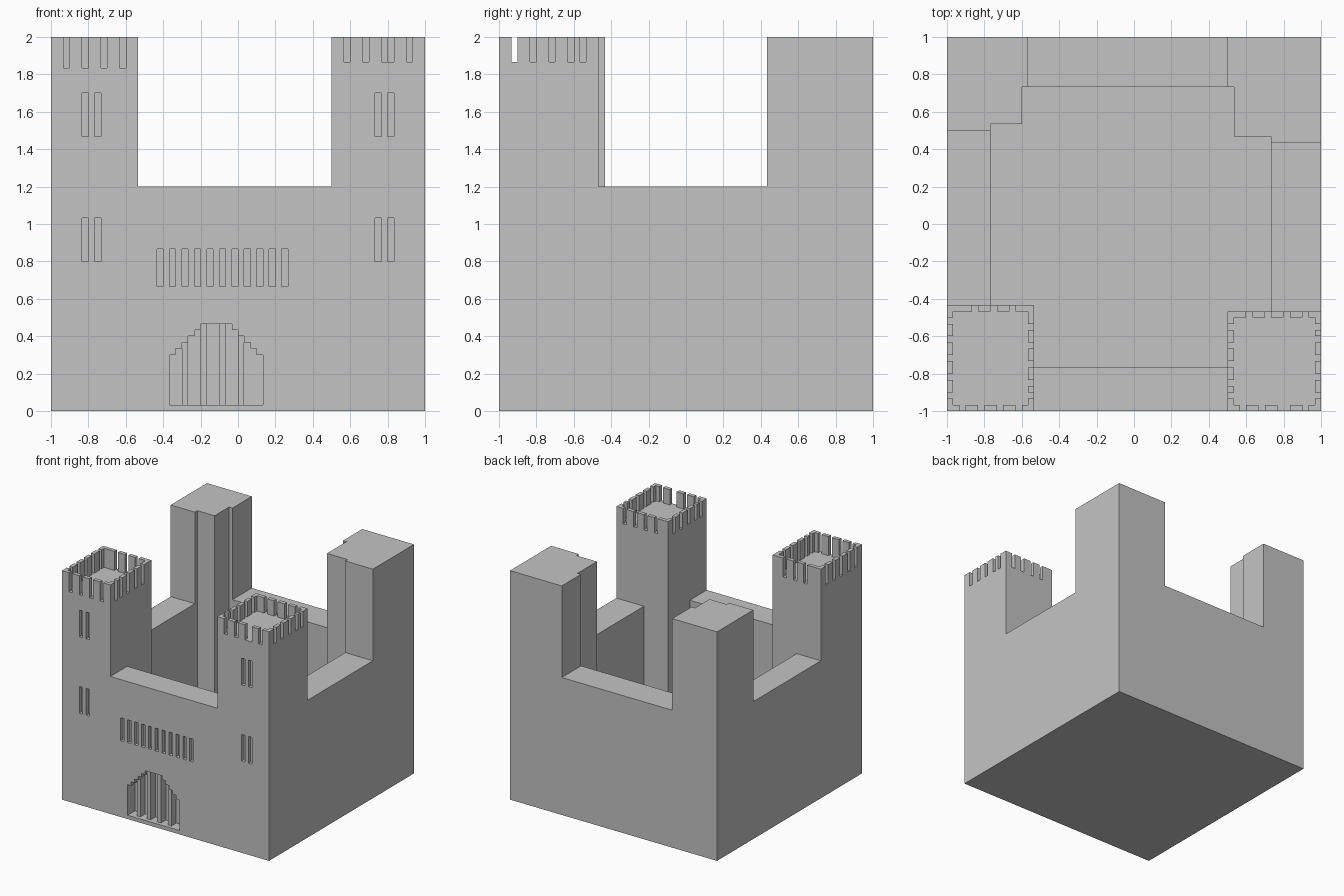
import bpy
import bmesh

cube = bpy.data.objects.get("Cube")
if cube:
    bpy.data.objects.remove(cube, do_unlink=True)

U = 1 / 30  # building block size

stone = bpy.data.materials.new("grey stone")
stone.use_nodes = True
COLOUR = (0.55, 0.55, 0.55, 1)
stone.diffuse_color = COLOUR
stone.node_tree.nodes["Principled BSDF"].inputs["Base Color"].default_value = COLOUR


def prism(bm, points, lo, hi, upright=False):
    """Extrude an outline: plan along z, or an upright outline along y."""
    def place(p, h):
        return (p[0] * U, h * U, p[1] * U) if upright else (p[0] * U, p[1] * U, h * U)
    low = [bm.verts.new(place(p, lo)) for p in points]
    high = [bm.verts.new(place(p, hi)) for p in points]
    faces = [bm.faces.new(low), bm.faces.new(high)]
    n = len(points)
    for i in range(n):
        j = (i + 1) % n
        faces.append(bm.faces.new((low[i], low[j], high[j], high[i])))
    bmesh.ops.recalc_face_normals(bm, faces=faces)


def box(bm, x0, x1, y0, y1, z0, z1):
    prism(bm, [(x0, y0), (x1, y0), (x1, y1), (x0, y1)], z0, z1)


def finish(name, bm):
    mesh = bpy.data.meshes.new(name)
    bm.to_mesh(mesh)
    bm.free()
    mesh.materials.append(stone)
    obj = bpy.data.objects.new(name, mesh)
    bpy.context.collection.objects.link(obj)
    return obj


def carve(target, name, bm):
    """Subtract the shape from the target, then discard the cutter."""
    cutter = finish(name, bm)
    cutter.hide_render = True
    mod = target.modifiers.new(name, 'BOOLEAN')
    mod.operation = 'DIFFERENCE'
    mod.solver = 'EXACT'
    mod.object = cutter
    bpy.context.view_layer.objects.active = target
    bpy.ops.object.modifier_apply(modifier=mod.name)
    bpy.data.objects.remove(cutter, do_unlink=True)


# Solid block that becomes the walls and corner towers
bm = bmesh.new()
box(bm, -30, 30, -30, 30, 0, 60)
castle = finish("castle_walls", bm)

# Courtyard, stepping around the four towers
bm = bmesh.new()
prism(bm, [(-23, -13), (-16, -13), (-16, -23), (15, -23), (15, -14), (22, -14),
           (22, 14), (16, 14), (16, 22), (-18, 22), (-18, 16), (-23, 16)], 1, 62)
carve(castle, "courtyard_cutter", bm)

# Lowered wall tops between the towers
bm = bmesh.new()
box(bm, -16, 15, -31, -20, 36, 63)
box(bm, -17, 15, 20, 31, 36, 63)
box(bm, -31, -20, -13, 15, 36, 63)
box(bm, 20, 31, -14, 13, 36, 63)
carve(castle, "wall_top_cutter", bm)

# Sunken roofs of the two front towers
towers = [
    dict(x=(-30, -16), y=(-30, -13), floor=55,
         front=(-28, -25, -22, -19), back=(-26, -23, -20),
         west=(-28, -25, -22, -19, -16), east=(-28, -26, -23, -20, -17)),
    dict(x=(15, 30), y=(-30, -14), floor=56,
         front=(17, 20, 23, 27), back=(18, 21, 24, 27),
         west=(-28, -26, -23, -20, -17), east=(-28, -25, -22, -19, -17)),
]
bm = bmesh.new()
for t in towers:
    (x0, x1), (y0, y1) = t["x"], t["y"]
    box(bm, x0 + 1, x1 - 1, y0 + 1, y1 - 1, t["floor"], 62)
carve(castle, "tower_roof_cutter", bm)

# Crenels around the front tower parapets
bm = bmesh.new()
for t in towers:
    z = t["floor"]
    for side, edge in (("front", t["y"][0]), ("back", t["y"][1])):
        for x in t[side]:
            width = 2 if (side, x) == ("front", 23) else 1
            box(bm, x, x + width, edge - 1.4, edge + 1.4, z, 63)
    for side, edge in (("west", t["x"][0]), ("east", t["x"][1])):
        for y in t[side]:
            box(bm, edge - 1.4, edge + 1.4, y, y + 1, z, 63)
carve(castle, "crenel_cutter", bm)

# Tower windows and the row of slits above the gate
bm = bmesh.new()
for x in (-25, -23, 22, 24):
    for z in (24, 44):
        box(bm, x, x + 1, -31, -29, z, z + 7)
for i in range(11):
    x = -13 + 2 * i
    box(bm, x, x + 1, -31, -29, 20, 26)
carve(castle, "window_cutter", bm)

# Stepped gate arch
tops = [9 + min(i, 14 - i, 5) for i in range(15)]
outline = [(-11, 1)]
for i, top in enumerate(tops):
    for p in ((i - 11, top), (i - 10, top)):
        if len(outline) > 1 and outline[-1][1] == top and outline[-2][1] == top:
            outline.pop()
        outline.append(p)
outline.append((4, 1))
bm = bmesh.new()
prism(bm, outline, -31, -27, upright=True)
carve(castle, "gate_cutter", bm)

# Upright gate bars
bm = bmesh.new()
for i in (2, 5, 8, 11):
    box(bm, i - 11, i - 10, -29, -27, 1, tops[i])
finish("gate_bars", bm)
